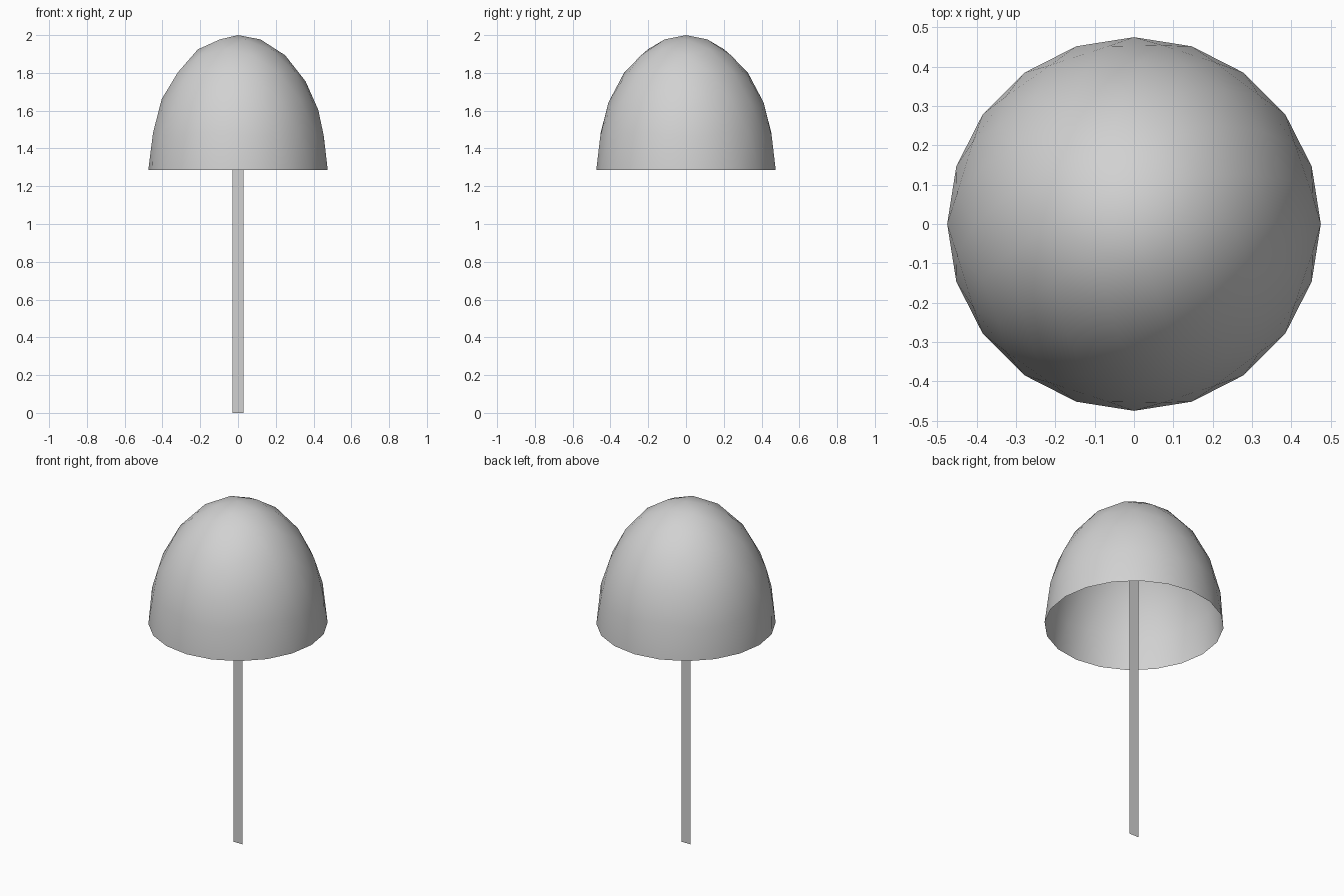
import bpy
import bmesh

cube = bpy.data.objects.get("Cube")
if cube:
    bpy.data.objects.remove(cube, do_unlink=True)

RADIUS, RIM_Z, TOP_Z = 0.475, 1.285, 2.0
STEM_HALF, STEM_TOP = 0.03, 1.98

# Single flat colour
grey = bpy.data.materials.new("light grey")
grey.use_nodes = True
colour = (0.64, 0.64, 0.64, 1)
grey.diffuse_color = colour
grey.node_tree.nodes["Principled BSDF"].inputs["Base Color"].default_value = colour


def add_object(name, bm, smooth):
    mesh = bpy.data.meshes.new(name)
    for face in bm.faces:
        face.smooth = smooth
    bm.to_mesh(mesh)
    bm.free()
    mesh.materials.append(grey)
    obj = bpy.data.objects.new(name, mesh)
    bpy.context.collection.objects.link(obj)
    return obj


# Cap: upper half of a stretched icosphere, open underneath
bm = bmesh.new()
bmesh.ops.create_icosphere(bm, subdivisions=3, radius=1)
lower = [v for v in bm.verts if v.co.z < -0.01]
bmesh.ops.delete(bm, geom=lower, context="VERTS")
bmesh.ops.scale(bm, vec=(RADIUS, RADIUS, TOP_Z - RIM_Z), verts=bm.verts)
bmesh.ops.translate(bm, vec=(0, 0, RIM_Z), verts=bm.verts)
add_object("cap", bm, True)

# Stem: thin flat strip facing the front, reaching up inside the cap
bm = bmesh.new()
corners = [(-STEM_HALF, 0), (STEM_HALF, 0), (STEM_HALF, STEM_TOP), (-STEM_HALF, STEM_TOP)]
bm.faces.new([bm.verts.new((x, 0, z)) for x, z in corners])
add_object("stem", bm, False)
